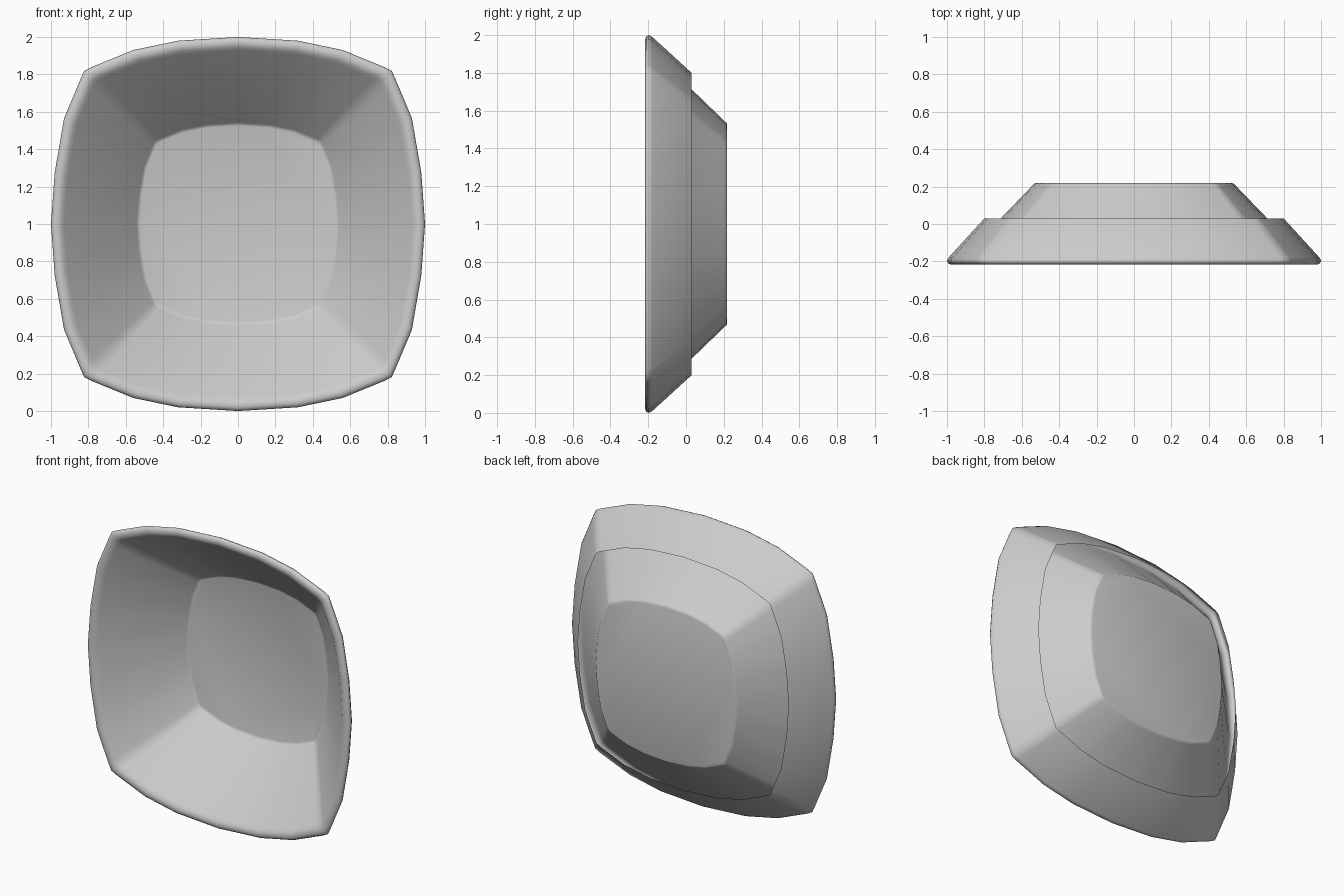
import bpy, bmesh

if "Cube" in bpy.data.objects:
    bpy.data.objects.remove(bpy.data.objects["Cube"])

# Rounded-square outline, one quadrant (top middle to right middle), unit half-width
QUAD = [(0, 1), (0.32, 0.98), (0.56, 0.93), (0.785, 0.838), (0.822, 0.818),
        (0.842, 0.775), (0.93, 0.565), (0.98, 0.275), (1, 0)]
right = QUAD + [(x, -z) for x, z in QUAD[-2::-1]]
outline = right + [(-x, z) for x, z in right[-2:0:-1]]

# Section: (scale, depth) from open skirt edge, over the rolled rim, down to the floor
PROFILE = [(0.80, 0.03), (0.992, -0.18), (1.0, -0.197), (0.995, -0.209),
           (0.98, -0.217), (0.96, -0.216), (0.944, -0.208), (0.928, -0.193),
           (0.542, 0.207), (0.535, 0.215), (0.525, 0.218)]

bm = bmesh.new()
rings = [[bm.verts.new((x * s, y, 1 + z * s)) for x, z in outline]
         for s, y in PROFILE]
n = len(outline)
for a, b in zip(rings, rings[1:]):
    for i in range(n):
        j = (i + 1) % n
        bm.faces.new((a[i], a[j], b[j], b[i]))

# Flat floor of the dish
bm.faces.new(rings[-1])
bmesh.ops.recalc_face_normals(bm, faces=bm.faces)
bm.normal_update()
if bm.faces[-1].normal.y > 0:
    bmesh.ops.reverse_faces(bm, faces=bm.faces)
for f in bm.faces:
    f.smooth = True

mesh = bpy.data.meshes.new("square_dish")
bm.to_mesh(mesh)
bm.free()
dish = bpy.data.objects.new("square_dish", mesh)
bpy.context.collection.objects.link(dish)
